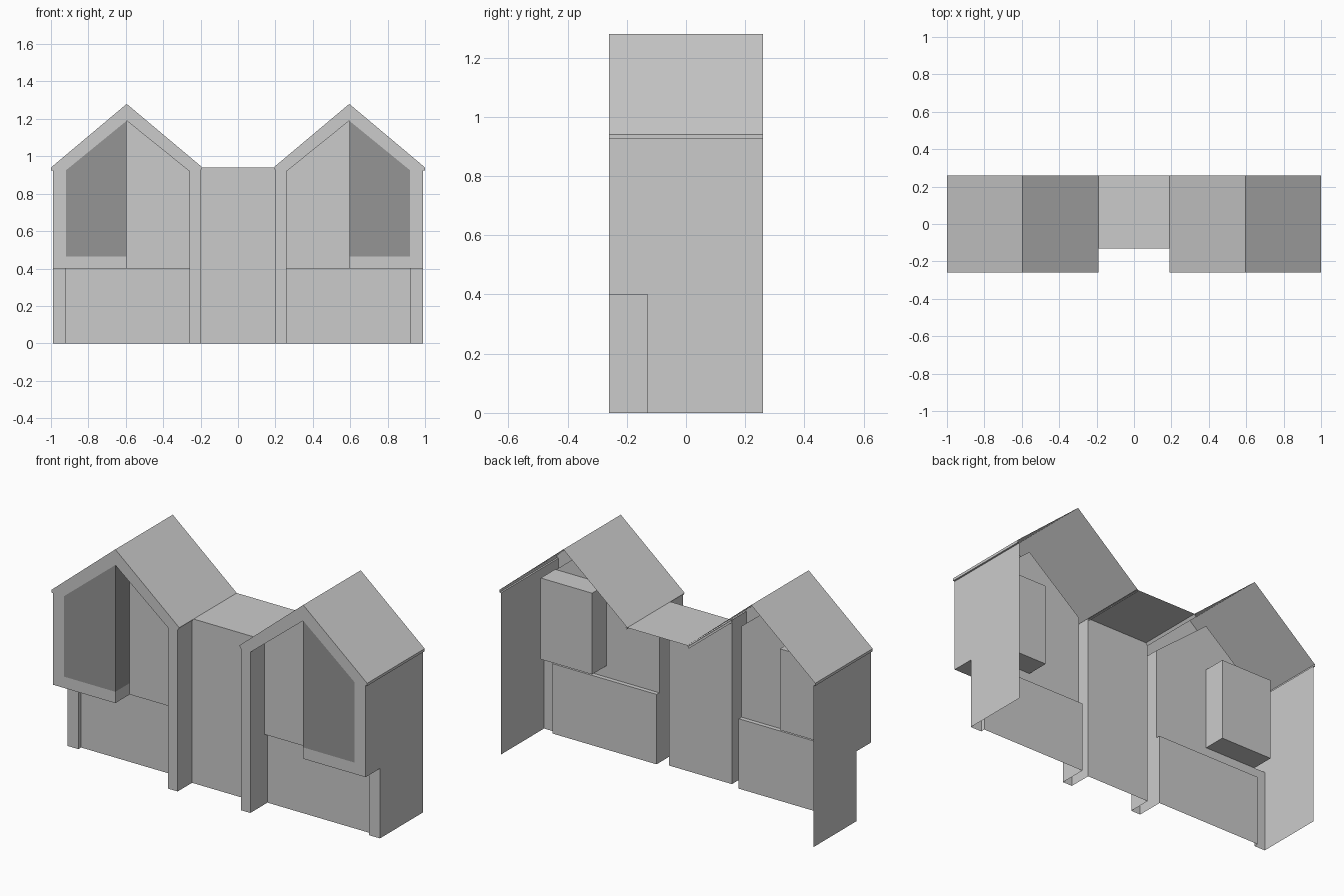
import bpy

if "Cube" in bpy.data.objects:
    bpy.data.objects.remove(bpy.data.objects["Cube"])

F, M, G, B = -0.26, -0.13, -0.105, 0.26   # front, recess, ground-floor and back planes
PX = 0.595                                # ridge position, also the bay corner


def material(name, v):
    m = bpy.data.materials.new(name)
    m.diffuse_color = (v, v, v, 1)
    m.use_nodes = True
    m.node_tree.nodes["Principled BSDF"].inputs["Base Color"].default_value = m.diffuse_color
    return m


WALL = material("wall_grey", 0.57)
PANE = material("pane_grey", 0.80)
GLASS = material("dark_glass", 0.30)


def build(name, verts, faces, mat):
    """Mesh object mirrored across x = 0."""
    me = bpy.data.meshes.new(name)
    me.from_pydata(verts, [], faces)
    me.materials.append(mat)
    ob = bpy.data.objects.new(name, me)
    bpy.context.collection.objects.link(ob)
    mod = ob.modifiers.new("mirror", 'MIRROR')
    mod.use_clip = True
    mod.merge_threshold = 0.0001
    return ob


def sheet(name, pts, y, mat=WALL):
    """Flat front-facing polygon from (x, z) points."""
    return build(name, [(x, y, z) for x, z in pts], [list(range(len(pts)))], mat)


def strip(name, pts, y0, y1, mat=WALL, closed=False):
    """Profile of (x, z) points swept along y."""
    n = len(pts)
    verts = [(x, y, z) for y in (y0, y1) for x, z in pts]
    faces = [(i, (i + 1) % n, n + (i + 1) % n, n + i) for i in range(n if closed else n - 1)]
    return build(name, verts, faces, mat)


def rect(x0, x1, z0, z1):
    return [(x0, z0), (x1, z0), (x1, z1), (x0, z1)]


def window_grid(name, xs, zs, y, panes):
    """Flush grid of cells; the listed cells are panes, the rest is wall."""
    verts = [(x, y, z) for z in zs for x in xs]
    n = len(xs)
    faces, idx = [], []
    for j in range(len(zs) - 1):
        for i in range(n - 1):
            a = j * n + i
            faces.append((a, a + 1, a + n + 1, a + n))
            idx.append(1 if (i, j) in panes else 0)
    ob = build(name, verts, faces, WALL)
    ob.data.materials.append(PANE)
    for p, k in zip(ob.data.polygons, idx):
        p.material_index = k


# Roofs
strip("gable_roof", [(.99, .925), (1, .925), (1, .94), (PX, 1.28), (.19, .94), (.2, .925)], F, B)
strip("centre_roof", [(0, .94), (.2, .94)], M, B)

# Front gable frame: inner pier, gable band, outer post and bay sill
sheet("gable_frame", [(.2, 0), (.26, 0), (.26, .92), (PX, 1.19), (.92, .925), (.92, .465),
                      (PX, .465), (PX, .4), (.99, .4), (.99, .925), (1, .925), (1, .94),
                      (PX, 1.28), (.19, .94), (.2, .925)], F)

# Outer side wall with the lower front notch
strip("side_wall_upper", [(.99, .4), (.99, .925)], F, B)
strip("side_wall_lower", [(.99, 0), (.99, .4)], M, B)

# Inner pier sides and gable reveal
strip("pier_side", [(.2, 0), (.2, .94)], F, M)
strip("pier_reveal", [(.26, 0), (.26, .4)], F, G)
strip("gable_reveal", [(.26, .4), (.26, .92), (PX, 1.19), (.92, .925)], F, M)

# Corner bay: glazed front and side, sill end and soffit
sheet("bay_glass_front", [(PX, .465), (.92, .465), (.92, .925), (PX, 1.19)], F, GLASS)
strip("bay_glass_side", [(PX, .465), (PX, 1.19)], F, M, GLASS)
strip("bay_sill", [(PX, .465), (PX, .4), (.99, .4)], F, M)

# Box behind the bay
strip("bay_box_sides", rect(PX, .92, .465, .93), M, 0, PANE, closed=True)
sheet("bay_box_back", rect(PX, .92, .465, .93), 0, PANE)

# Recessed upper wall with window
window_grid("upper_wall", [.26, .265, .59, PX], [.4, .6, .86], M, {(1, 1)})
sheet("upper_wall_gable", [(.26, .86), (PX, .86), (PX, .93), (.914, .93), (PX, 1.19), (.26, .92)], M)
sheet("wall_under_box", rect(PX, .99, .4, .465), M)

# Ground floor panel, ledge and outer post
sheet("ground_panel", rect(.26, .92, 0, .4), G, PANE)
strip("ground_ledge", [(.26, .4), (.92, .4), (.92, 0)], M, G)
sheet("outer_post", rect(.92, .99, 0, .4), M)

# Central glazed wall
window_grid("centre_wall", [0, .03, .19, .2], [0, .01, .39, .48, .91, .94], M, {(1, 1), (1, 3)})
